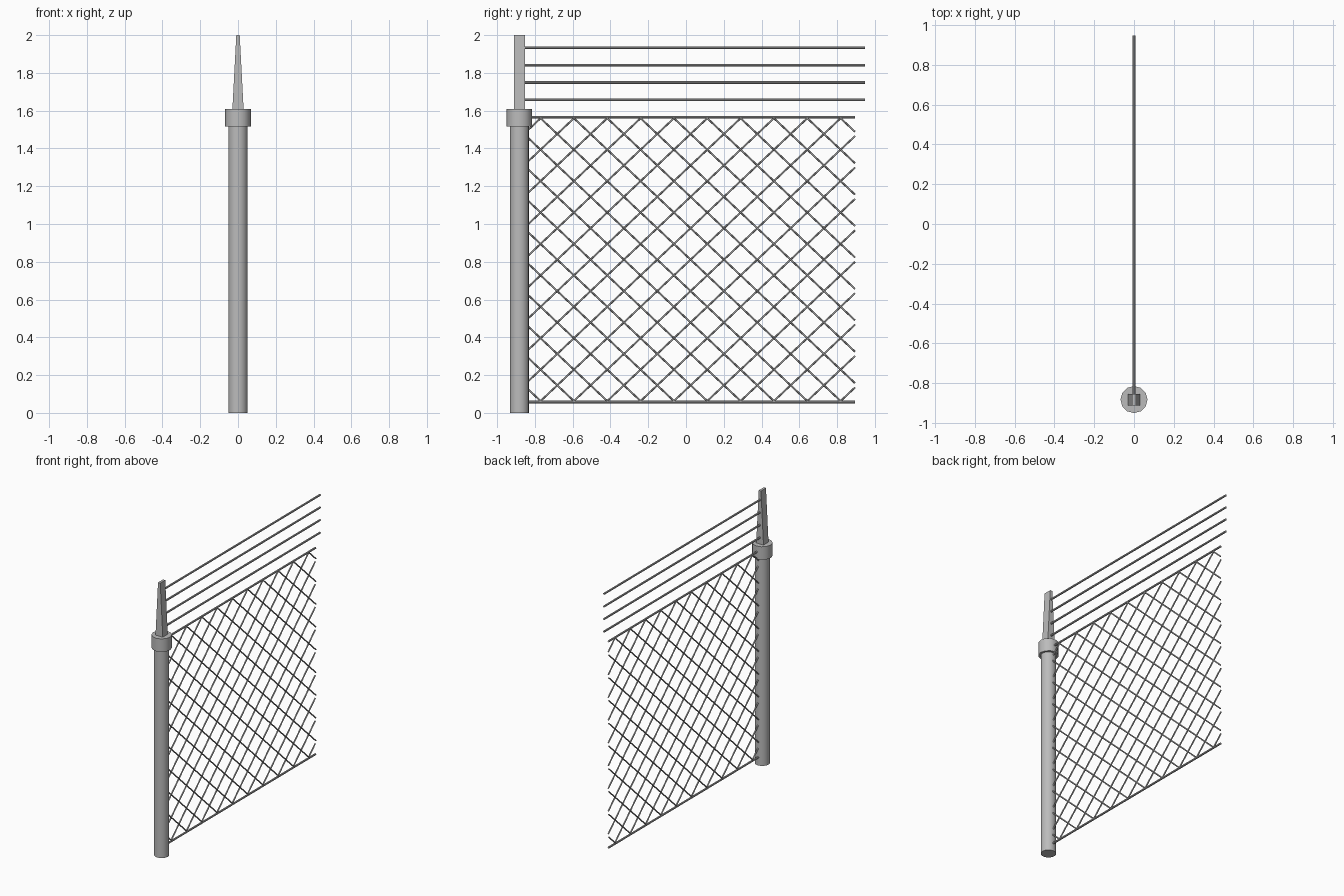
import bpy
import bmesh
import math
from mathutils import Vector

cube = bpy.data.objects.get("Cube")
if cube:
    bpy.data.objects.remove(cube, do_unlink=True)

steel = bpy.data.materials.new("galvanised_grey")
steel.use_nodes = True
GREY = (0.5, 0.5, 0.5, 1)
steel.diffuse_color = GREY
steel.node_tree.nodes["Principled BSDF"].inputs["Base Color"].default_value = GREY

POST_Y = -0.882
END_Y = 0.895


def add_rod(bm, a, b, radius, sides):
    """Add a capped rod between two points."""
    a, b = Vector(a), Vector(b)
    made = bmesh.ops.create_cone(bm, cap_ends=True, segments=sides, radius1=radius,
                                 radius2=radius, depth=(b - a).length)
    turn = (b - a).to_track_quat('Z', 'Y')
    for v in made["verts"]:
        v.co = turn @ v.co + (a + b) / 2


def finish(name, bm, smooth=True):
    mesh = bpy.data.meshes.new(name)
    bm.to_mesh(mesh)
    bm.free()
    obj = bpy.data.objects.new(name, mesh)
    bpy.context.collection.objects.link(obj)
    mesh.materials.append(steel)
    if smooth:
        bpy.ops.object.select_all(action='DESELECT')
        obj.select_set(True)
        bpy.context.view_layer.objects.active = obj
        bpy.ops.object.shade_smooth_by_angle(angle=math.radians(40))
    return obj


def rod(name, a, b, radius, sides):
    bm = bmesh.new()
    add_rod(bm, a, b, radius, sides)
    return finish(name, bm)


# Post and its collar
rod("post", (0, POST_Y, 0), (0, POST_Y, 1.56), 0.051, 16)
rod("post_collar", (0, POST_Y, 1.515), (0, POST_Y, 1.61), 0.068, 12)

# Tapered bracket above the collar
bm = bmesh.new()
bmesh.ops.create_cube(bm, size=1)
for v in bm.verts:
    top = v.co.z > 0
    v.co = Vector((v.co.x * (0.018 if top else 0.06),
                   POST_Y + v.co.y * 0.058, 2.0 if top else 1.6))
finish("wire_bracket", bm, smooth=False)

# Straight wires held by the bracket
for i in range(4):
    z = 1.657 + i * 0.092
    rod(f"top_wire_{i + 1}", (0, POST_Y, z), (0, 0.948, z), 0.007, 8)

# Rails along the top and bottom of the mesh
for name, z in (("top_rail", 1.566), ("bottom_rail", 0.058)):
    rod(name, (0, POST_Y, z), (0, END_Y, z), 0.007, 8)

# Diamond mesh: two families of slanted wires, clipped to the panel
Z_TOP, Z_LOW = 1.56, 0.063
START_Y = POST_Y + 0.04
FIRST, PITCH = -0.77, 0.1765
slope = (Z_TOP - Z_LOW) / 9 / PITCH
reach = (Z_TOP - Z_LOW) / slope
bm = bmesh.new()
for side in (-1, 1):
    for k in range(-10, 20):
        y_top = FIRST + PITCH * k
        y_a, y_b = sorted((y_top, y_top + side * reach))
        y_a, y_b = max(y_a, START_Y), min(y_b, END_Y)
        if y_b - y_a < 0.01:
            continue
        ends = [(side * 0.002, y, Z_TOP - slope * abs(y - y_top)) for y in (y_a, y_b)]
        add_rod(bm, ends[0], ends[1], 0.005, 6)
finish("diamond_mesh", bm)
